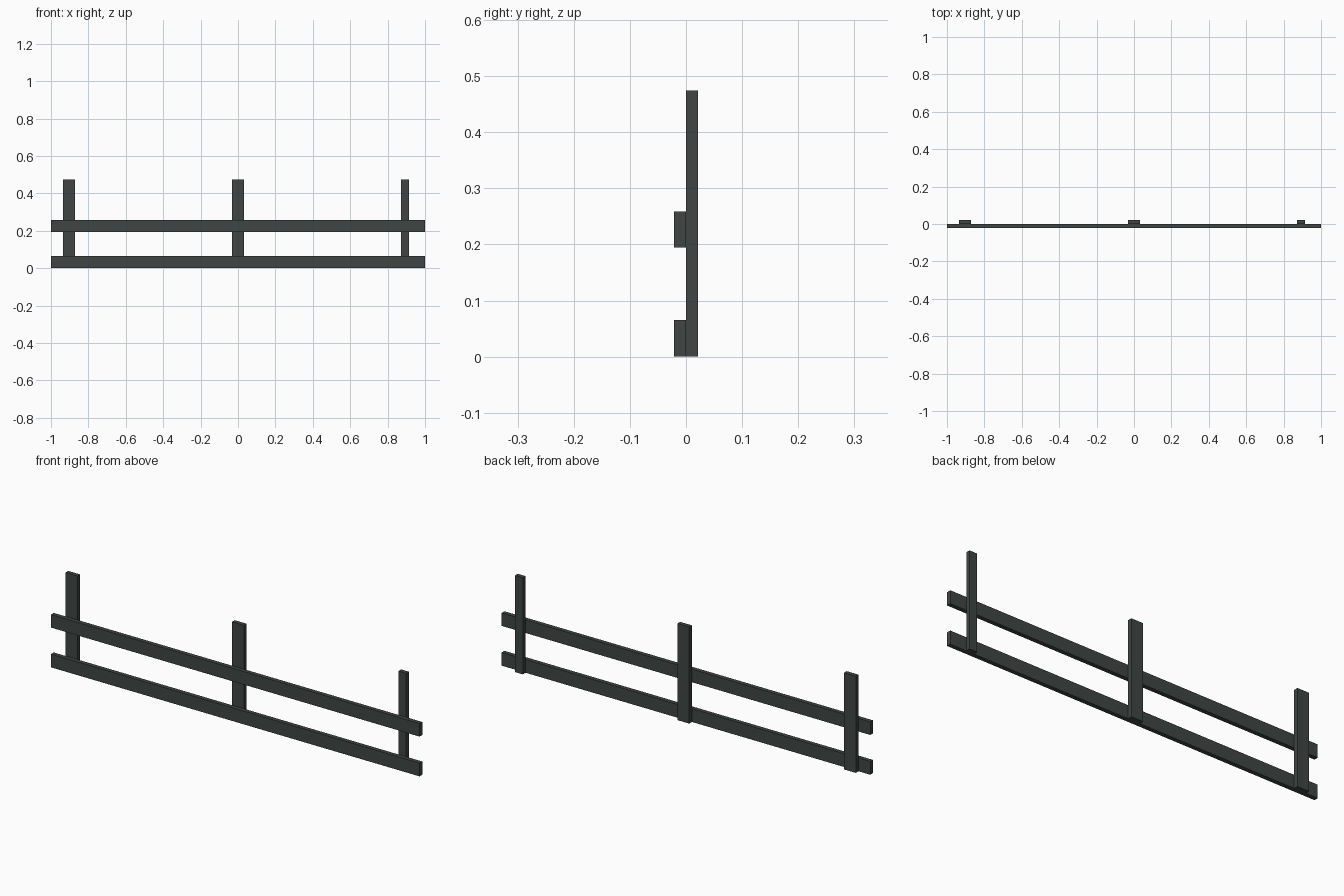
import bpy

if "Cube" in bpy.data.objects:
    bpy.data.objects.remove(bpy.data.objects["Cube"])

# Single dark paint colour
paint = bpy.data.materials.new("dark_grey_paint")
paint.diffuse_color = (0.05, 0.06, 0.056, 1.0)
paint.use_nodes = True
paint.node_tree.nodes["Principled BSDF"].inputs["Base Color"].default_value = paint.diffuse_color


def board(name, x, y, z):
    """Box spanning the given (min, max) ranges."""
    spans = (x, y, z)
    bpy.ops.mesh.primitive_cube_add(size=1)
    ob = bpy.context.object
    ob.name = name
    centre = [(a + b) / 2 for a, b in spans]
    size = [b - a for a, b in spans]
    for v in ob.data.vertices:
        v.co = [c + s * k for c, s, k in zip(centre, size, v.co)]
    ob.data.materials.append(paint)
    return ob


T = 0.021        # board thickness
HEIGHT = 0.474   # post height

# Horizontal rails across the front
for name, z in (("lower_rail", (0, 0.065)), ("upper_rail", (0.195, 0.259))):
    board(name, (-1, 1), (-T, 0), z)

# Upright posts behind the rails, the right one narrower
for name, x in (("left_post", (-0.936, -0.872)),
                ("middle_post", (-0.032, 0.032)),
                ("right_post", (0.871, 0.913))):
    board(name, x, (0, T), (0, HEIGHT))
